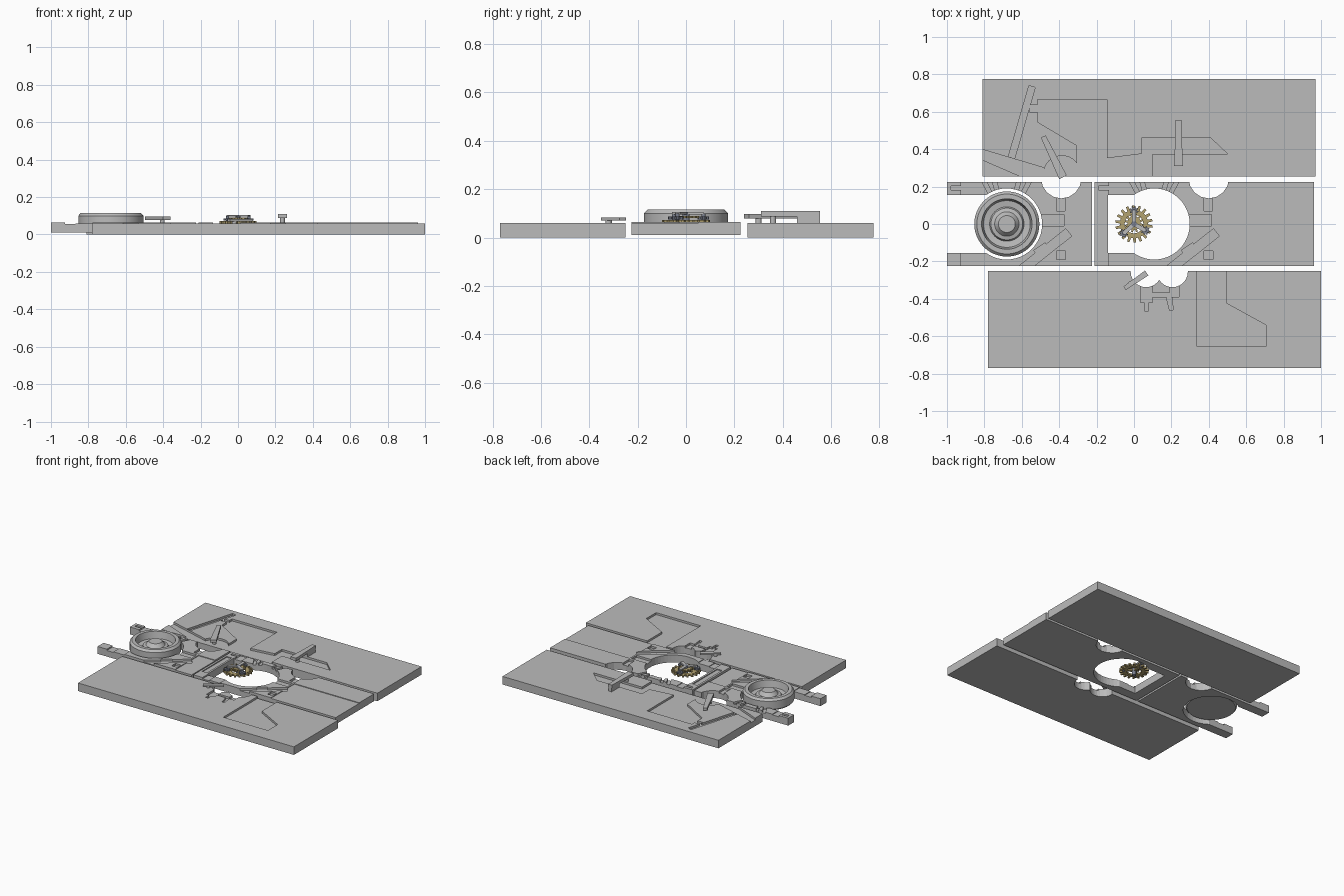
import bpy, bmesh, math
from mathutils import Matrix

old = bpy.data.objects.get("Cube")
if old:
    bpy.data.objects.remove(old)


def material(name, rgb):
    m = bpy.data.materials.new(name)
    m.use_nodes = True
    m.diffuse_color = (*rgb, 1)
    m.node_tree.nodes["Principled BSDF"].inputs["Base Color"].default_value = (*rgb, 1)
    return m


GREY = material("plain grey", (0.5, 0.5, 0.5))
BRASS = material("dull brass", (0.45, 0.36, 0.16))
STEEL = material("blue steel", (0.2, 0.22, 0.28))


def make(name, bm, mat):
    bmesh.ops.recalc_face_normals(bm, faces=bm.faces)
    me = bpy.data.meshes.new(name)
    bm.to_mesh(me)
    bm.free()
    ob = bpy.data.objects.new(name, me)
    bpy.context.collection.objects.link(ob)
    me.materials.append(mat)
    return ob


def prism(name, pts, z0, z1, mat=GREY):
    bm = bmesh.new()
    f = bm.faces.new([bm.verts.new((x, y, z0)) for x, y in pts])
    up = bmesh.ops.extrude_face_region(bm, geom=[f])["geom"]
    bmesh.ops.translate(bm, vec=(0, 0, z1 - z0),
                        verts=[v for v in up if isinstance(v, bmesh.types.BMVert)])
    return make(name, bm, mat)


def rect(x0, x1, y0, y1):
    return [(x0, y0), (x1, y0), (x1, y1), (x0, y1)]


def circle(x, y, r, n=32):
    return [(x + r * math.cos(math.tau * i / n), y + r * math.sin(math.tau * i / n))
            for i in range(n)]


def strip(a, b, w0, w1=None):
    """Tapered band from point a to point b."""
    w1 = w1 or w0
    dx, dy = b[0] - a[0], b[1] - a[1]
    l = math.hypot(dx, dy)
    nx, ny = -dy / l / 2, dx / l / 2
    return [(a[0] + nx * w0, a[1] + ny * w0), (a[0] - nx * w0, a[1] - ny * w0),
            (b[0] - nx * w1, b[1] - ny * w1), (b[0] + nx * w1, b[1] + ny * w1)]


def cut(ob, pts, z0=-0.1, z1=0.2):
    """Subtract a prism from an object and keep only the result."""
    tool = prism("cutter", pts, z0, z1)
    mod = ob.modifiers.new("cut", "BOOLEAN")
    mod.operation, mod.solver, mod.object = "DIFFERENCE", "EXACT", tool
    dg = bpy.context.evaluated_depsgraph_get()
    me = bpy.data.meshes.new_from_object(ob.evaluated_get(dg))
    ob.modifiers.clear()
    ob.data = me
    bpy.data.objects.remove(tool)


def lathe(name, profile, x, y, mat, steps=64):
    bm = bmesh.new()
    vs = [bm.verts.new((r, 0, z)) for r, z in profile]
    es = [bm.edges.new(p) for p in zip(vs, vs[1:])]
    bmesh.ops.spin(bm, geom=vs + es, cent=(0, 0, 0), axis=(0, 0, 1),
                   angle=math.tau, steps=steps)
    bmesh.ops.remove_doubles(bm, verts=bm.verts, dist=1e-5)
    bmesh.ops.transform(bm, matrix=Matrix.Translation((x, y, 0)), verts=bm.verts)
    ob = make(name, bm, mat)
    bpy.ops.object.select_all(action="DESELECT")
    ob.select_set(True)
    bpy.context.view_layer.objects.active = ob
    bpy.ops.object.shade_smooth_by_angle(angle=math.radians(30))
    return ob


# Back plate with its shallow recesses
back = prism("back_plate", rect(-0.81, 0.97, 0.255, 0.775), 0, 0.06)
for pts in (
    [(-0.515, 0.665), (-0.145, 0.665), (-0.145, 0.2), (-0.305, 0.2), (-0.305, 0.42), (-0.515, 0.545)],
    strip((-0.545, 0.735), (-0.655, 0.355), 0.035),
    rect(-0.56, -0.5, 0.6, 0.635),
    [(-0.85, 0.41), (-0.48, 0.3), (-0.48, 0.2), (-0.85, 0.36)],
    circle(-0.385, 0.265, 0.1),
    [(-0.16, 0.35), (0.04, 0.375), (0.04, 0.46), (0.41, 0.46), (0.5, 0.375),
     (0.1, 0.375), (0.1, 0.2), (-0.16, 0.2)],
):
    cut(back, pts, 0.045)

# Front plate with two scallops and its recesses
front = prism("front_plate", rect(-0.78, 1.0, -0.77, -0.25), 0, 0.06)
for pts in (
    [(0.337, -0.2), (0.495, -0.2), (0.495, -0.425), (0.705, -0.54), (0.705, -0.655), (0.337, -0.655)],
    rect(0.035, 0.1, -0.42, -0.28),
    rect(0.07, 0.22, -0.39, -0.37),
    rect(0.19, 0.24, -0.39, -0.28),
    rect(0.057, 0.078, -0.465, -0.4),
    strip((0.185, -0.38), (0.2, -0.46), 0.03, 0.02),
):
    cut(front, pts, 0.045)
for x in (0.065, 0.205):
    cut(front, circle(x, -0.255, 0.083, 24))


def middle_plate(name, dx, right_end, crossbar):
    """Track section with a wheel well, rails and shallow fittings."""
    def sh(pts):
        return [(x + dx, y) for x, y in pts]

    ob = prism(name, rect(-0.211 + dx, right_end, -0.225, 0.225), 0.01, 0.065)
    cut(ob, sh(circle(0.108, 0, 0.19, 48)))
    cut(ob, sh(rect(-0.14 if crossbar else -0.3, 0.1, -0.155, 0.155)))
    cut(ob, sh(circle(0.4, 0.245, 0.108, 16)))
    # Stepped rails
    for side in (1, -1):
        ys = sorted((side * 0.15, side * 0.3))
        cut(ob, sh(rect(-0.135, -0.08, *ys)), 0.055)
        cut(ob, sh(rect(-0.08, 0.01, *ys)), 0.06)
    cut(ob, sh(rect(-0.19, -0.135, 0.183, 0.203)), 0.05)
    # Radial slots behind the well
    for a in (62, 74, 106, 118):
        c, s = math.cos(math.radians(a)), math.sin(math.radians(a))
        cut(ob, sh(strip((0.108 + 0.18 * c, 0.18 * s), (0.108 + 0.26 * c, 0.26 * s), 0.022)), 0.05)
    # Pockets and diagonal channel to the right of the well
    for pts in (
        rect(0.375, 0.42, 0.07, 0.16),
        rect(0.27, 0.415, -0.012, 0.05),
        strip((0.44, -0.045), (0.17, -0.26), 0.05),
        strip((0.26, -0.15), (0.32, -0.11), 0.022),
        rect(0.375, 0.422, -0.19, -0.145),
    ):
        cut(ob, sh(pts), 0.05)
    cut(ob, rect(0.428 + dx, 2, -0.3, 0.052), 0.06)
    if crossbar:
        cut(ob, sh(rect(-0.195, -0.155, -0.145, 0.145)), 0.058)
    return ob


middle_plate("left_track_section", -0.789, -0.225, False)
middle_plate("right_track_section", 0, 0.963, True)

# Dished wheel with a stepped hub
lathe("wheel", [(0, 0.03), (0.165, 0.03), (0.174, 0.04), (0.174, 0.1), (0.16, 0.115),
                (0.135, 0.115), (0.125, 0.065), (0.092, 0.06), (0.085, 0.075),
                (0.065, 0.08), (0.045, 0.105), (0, 0.105)], -0.68, 0, GREY)


# Gear train in the open well
def gear(name, x, y, r, depth, teeth, bore, z0, z1, mat):
    pts = []
    for i in range(teeth):
        for k, rad in ((0, r - depth), (0.3, r - depth), (0.42, r), (0.78, r), (0.9, r - depth)):
            a = math.tau * (i + k) / teeth
            pts.append((x + rad * math.cos(a), y + rad * math.sin(a)))
    ob = prism(name, pts, z0, z1, mat)
    cut(ob, circle(x, y, bore, 24))
    return ob


gear("main_gear", 0, 0, 0.1, 0.024, 18, 0.05, 0.06, 0.072, BRASS)
for i in range(3):
    a = math.radians(90 + 120 * i)
    prism("gear_spoke", strip((0, 0), (0.056 * math.cos(a), 0.056 * math.sin(a)), 0.018),
          0.061, 0.071, BRASS)
gear("upper_gear", 0, 0.005, 0.05, 0.014, 12, 0.012, 0.08, 0.09, BRASS)
for x, y in ((-0.055, -0.05), (0, 0.072), (0.06, -0.035)):
    gear("pinion", x, y, 0.024, 0.007, 8, 0.006, 0.074, 0.086, STEEL)
    prism("pinion_pin", circle(x, y, 0.008, 12), 0.055, 0.1, STEEL)
    prism("gear_bridge", strip((0, 0), (x, y), 0.022), 0.095, 0.105)
prism("gear_axle", circle(0, 0, 0.014, 16), 0.03, 0.105, STEEL)


# Levers standing over the plates
def lever(name, a, b, w0, w1, z0, z1, foot):
    prism(name, strip(a, b, w0, w1), z0, z1)
    prism(name + "_pivot", circle(*foot, 0.013, 12), 0.04, z0 + 0.005)


lever("back_left_lever", (-0.485, 0.468), (-0.38, 0.25), 0.028, 0.045, 0.078, 0.097, (-0.405, 0.3))
lever("back_right_lever", (0.238, 0.555), (0.238, 0.31), 0.03, 0.046, 0.088, 0.11, (0.238, 0.36))
prism("back_right_lever_foot", rect(0.224, 0.252, 0.46, 0.555), 0.06, 0.09)
lever("front_lever", (-0.05, -0.343), (0.068, -0.262), 0.022, 0.032, 0.07, 0.083, (-0.02, -0.32))
